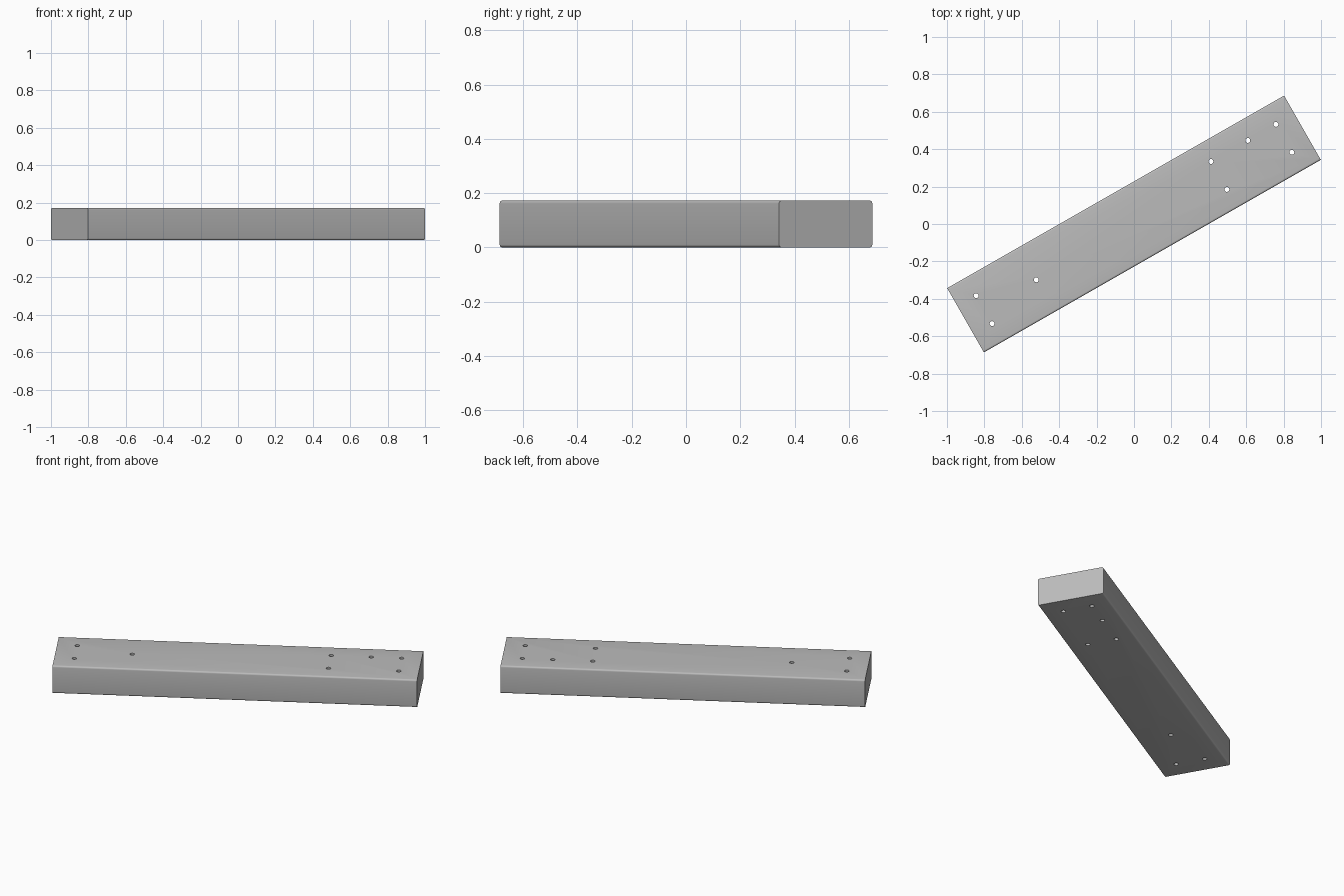
import bpy, bmesh
from math import radians
from mathutils import Matrix

LENGTH, WIDTH, HEIGHT = 2.075, 0.396, 0.172
EDGE_RADIUS, HOLE_RADIUS = 0.01, 0.013
ANGLE = radians(29.75)

cube = bpy.data.objects.get("Cube")
if cube:
    bpy.data.objects.remove(cube, do_unlink=True)

grey = bpy.data.materials.new("plain grey")
grey.use_nodes = True
grey.diffuse_color = (0.5, 0.5, 0.5, 1)
grey.node_tree.nodes["Principled BSDF"].inputs["Base Color"].default_value = (0.5, 0.5, 0.5, 1)


def make_object(name, bm):
    mesh = bpy.data.meshes.new(name)
    bm.to_mesh(mesh)
    bm.free()
    mesh.materials.append(grey)
    obj = bpy.data.objects.new(name, mesh)
    bpy.context.collection.objects.link(obj)
    obj.location.z = HEIGHT / 2
    obj.rotation_euler.z = ANGLE
    return obj


# Beam: a long block with only its lengthwise edges rounded
bm = bmesh.new()
bmesh.ops.create_cube(bm, size=1, matrix=Matrix.Diagonal((LENGTH, WIDTH, HEIGHT, 1)))
long_edges = [e for e in bm.edges if abs(e.verts[0].co.x - e.verts[1].co.x) > 1]
bmesh.ops.bevel(bm, geom=long_edges, offset=EDGE_RADIUS, segments=5,
                profile=0.5, affect='EDGES')
beam = make_object("beam", bm)

# Drill bits: one pair at each end, extra holes further in
ROW = 0.086
holes = [(u, v) for u in (-0.923, 0.523, 0.923) for v in (-ROW, ROW)]
holes += [(0.75, ROW), (-0.602, 0)]
bm = bmesh.new()
for u, v in holes:
    bmesh.ops.create_cone(bm, cap_ends=True, segments=24, radius1=HOLE_RADIUS,
                          radius2=HOLE_RADIUS, depth=HEIGHT * 2,
                          matrix=Matrix.Translation((u, v, 0)))
drill = make_object("hole_cutter", bm)

# Drill the holes right through the beam
cut = beam.modifiers.new("holes", 'BOOLEAN')
cut.operation = 'DIFFERENCE'
cut.solver = 'EXACT'
cut.object = drill
bpy.context.view_layer.update()
bpy.ops.object.select_all(action='DESELECT')
beam.select_set(True)
bpy.context.view_layer.objects.active = beam
bpy.ops.object.modifier_apply(modifier=cut.name)
bpy.data.objects.remove(drill, do_unlink=True)
bpy.ops.object.shade_smooth_by_angle(angle=radians(30))
